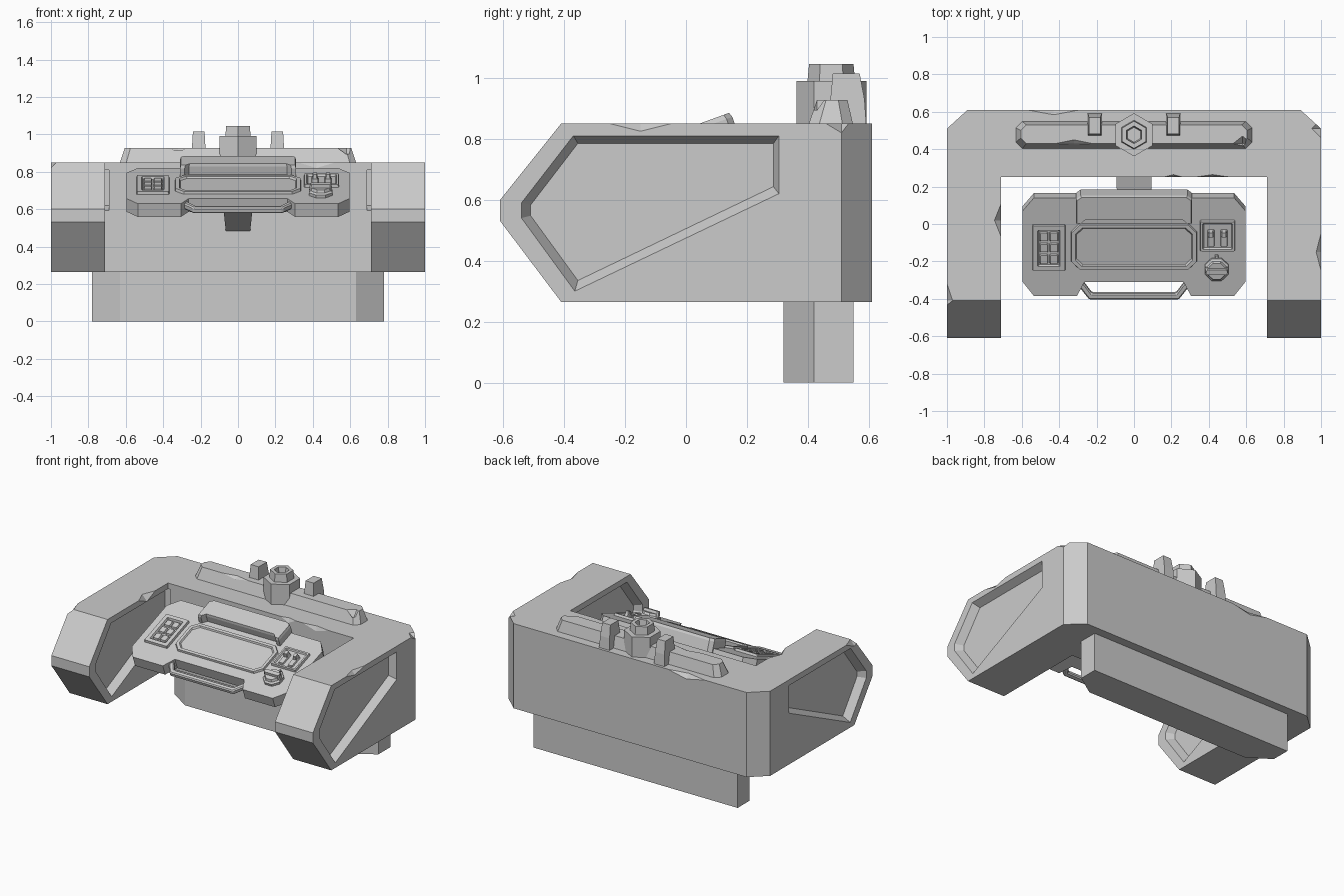
import bpy, bmesh, math
from mathutils import Matrix, Vector

if "Cube" in bpy.data.objects:
    bpy.data.objects.remove(bpy.data.objects["Cube"])

# Tilted frame of the control panel (origin on its top surface)
TILT = Matrix.Translation((0, 0, 0.769)) @ Matrix.Rotation(math.radians(20), 4, 'X')
C = math.cos(math.radians(20))


def loft(name, rings, tilt=False):
    """Closed flat-shaded solid through a list of equal-sized point rings."""
    bm = bmesh.new()
    vr = [[bm.verts.new(p) for p in r] for r in rings]
    n = len(vr[0])
    for a, b in zip(vr, vr[1:]):
        for i in range(n):
            j = (i + 1) % n
            bm.faces.new((a[i], a[j], b[j], b[i]))
    bm.faces.new(vr[0][::-1])
    bm.faces.new(vr[-1])
    bmesh.ops.recalc_face_normals(bm, faces=bm.faces)
    me = bpy.data.meshes.new(name)
    bm.to_mesh(me)
    bm.free()
    ob = bpy.data.objects.new(name, me)
    bpy.context.collection.objects.link(ob)
    if tilt:
        ob.matrix_world = TILT
    return ob


def flat(pts, z):
    return [(x, y, z) for x, y in pts]


def side(pts, x):
    return [(x, y, z) for y, z in pts]


def octa(cx, cy, hx, hy, c):
    """Chamfered rectangle outline."""
    return [(cx + sx * a, cy + sy * b) for sx, sy, a, b in (
        (-1, -1, hx - c, hy), (1, -1, hx - c, hy), (1, -1, hx, hy - c), (1, 1, hx, hy - c),
        (1, 1, hx - c, hy), (-1, 1, hx - c, hy), (-1, 1, hx, hy - c), (-1, -1, hx, hy - c))]


def ngon(cx, cy, r, n, start=0.0):
    return [(cx + r * math.cos(start + 2 * math.pi * i / n),
             cy + r * math.sin(start + 2 * math.pi * i / n)) for i in range(n)]


def mirror_x(pts):
    return pts + [(-x, y) for x, y in reversed(pts)]


def boolean(ob, cutter, op='DIFFERENCE'):
    m = ob.modifiers.new("cut", 'BOOLEAN')
    m.object, m.operation, m.solver = cutter, op, 'EXACT'
    bpy.context.view_layer.objects.active = ob
    bpy.ops.object.modifier_apply(modifier=m.name)
    bpy.data.objects.remove(cutter)


def nick(ob, pos, size):
    """Chip an edge with an octahedron of half sizes (x, y, z)."""
    p = Vector(pos)
    bm = bmesh.new()
    vs = [bm.verts.new(p + s * Vector([size[i] if k == i else 0 for k in range(3)]))
          for i in range(3) for s in (1, -1)]
    bmesh.ops.convex_hull(bm, input=vs)
    me = bpy.data.meshes.new("chip_cutter")
    bm.to_mesh(me)
    bm.free()
    cut = bpy.data.objects.new("chip_cutter", me)
    cut.hide_render = True
    bpy.context.collection.objects.link(cut)
    boolean(ob, cut)


def framed(name, cx, y0, y1, hx, c, rim, h, floor):
    """Raised frame with a recessed floor, lying on the panel (y in world top view)."""
    cy, hy = (y0 + y1) / 2 / C, (y1 - y0) / 2 / C
    o = octa(cx, cy, hx, hy, c)
    t = octa(cx, cy, hx - .005, hy - .005, c)
    i = octa(cx, cy, hx - rim, hy - rim, c * .8)
    j = octa(cx, cy, hx - rim - .006, hy - rim - .006, c * .8)
    loft(name, [flat(o, -.01), flat(t, h), flat(i, h), flat(j, floor)], True)


def tblock(name, cx, cv, hx, hv, w0, w1, c=.004, taper=.005):
    loft(name, [flat(octa(cx, cv, hx, hv, c), w0),
                flat(octa(cx, cv, hx - taper, hv - taper, c), w1)], True)


# Desk body: side profile intersected with U-shaped plan
profile = [(-.61, .53), (-.41, .265), (.61, .265), (.61, .85), (-.41, .85), (-.61, .60)]
body = loft("desk_body", [side(profile, -1.1), side(profile, 1.1)])
plan = mirror_x([(.71, .25), (.71, -.7), (1, -.7), (1, .51), (.89, .61)][::-1])
boolean(body, loft("plan_cutter", [flat(plan, .1), flat(plan, 1)]), 'INTERSECT')

# Recessed side panels on both faces of each arm
rec_o = [(-.54, .59), (-.37, .81), (.305, .81), (.305, .62), (-.365, .30), (-.54, .54)]
rec_i = [(-.51, .583), (-.355, .785), (.287, .785), (.287, .643), (-.355, .335), (-.51, .548)]
for s in (-1, 1):
    for face, d in ((1.0, -1), (.71, 1)):
        boolean(body, loft("recess_cutter", [side(rec_o, s * (face - d * .02)),
                                             side(rec_o, s * face),
                                             side(rec_i, s * (face + d * .05))]))

# Worn chips along the desk edges
for pos, size in (((-.71, .02, .85), (.036, .09, .04)), ((1, -.15, .85), (.026, .1, .025)),
                  ((-.43, .61, .85), (.14, .026, .03)), ((.21, .25, .85), (.055, .014, .03)),
                  ((.42, .25, .85), (.1, .014, .03)), ((1, .51, .85), (.05, .05, .03)),
                  ((-1, -.41, .85), (.03, .09, .04))):
    nick(body, pos, size)

# Plinth under the back
base = mirror_x([(.78, .55), (.78, .42), (.63, .32)])
loft("plinth", [flat(base, 0), flat(base, .27)])

# Raised ridge on the back top
ridge = loft("top_ridge", [flat(octa(0, .475, .635, .075, .035), .84),
                           flat(octa(0, .48, .605, .05, .03), .928)])
nick(ridge, (-.32, .43, .928), (.1, .02, .02))
nick(ridge, (.58, .43, .928), (.05, .04, .05))

# Central hexagonal mount with socket, and posts either side
h = math.pi / 6
hexes = [(.115, .84), (.115, .99), (.078, .99), (.073, 1.045), (.047, 1.045), (.04, 1.0)]
loft("hex_mount", [flat(ngon(0, .477, r, 6, h), z) for r, z in hexes])
for s in (-1, 1):
    def rect(hx, y0, y1):
        return [(s * .21 - hx, y0), (s * .21 + hx, y0), (s * .21 + hx, y1), (s * .21 - hx, y1)]
    loft("side_post", [flat(rect(.04, .465, .592), .845), flat(rect(.036, .474, .586), .93),
                       flat(rect(.031, .482, .57), 1.015)])

# Tilted control panel slab with front notch
slab = mirror_x([(.535, .149), (.595, .075), (.595, -.33), (.535, -.41), (.305, -.41), (.265, -.33)])
loft("control_panel", [flat(slab, -.075), flat(slab, 0)], True)

# Support arm to the back wall
arm_t = [(-.08, -.12, .655), (.08, -.12, .655), (.095, .26, .80), (-.095, .26, .80)]
arm_b = [(-.08, -.17, .62), (.08, -.17, .62), (.065, .26, .48), (-.065, .26, .48)]
loft("support_arm", [arm_b, arm_t])

# Screen
framed("screen", 0, -.245, .005, .338, .045, .024, .014, .004)

# Hood behind the screen with forward feet
hood = mirror_x([(.285, .178), (.31, .158), (.31, .02), (.285, .02), (.262, .045)])
loft("hood", [flat(hood, -.05), flat(hood, .045),
              flat([(x * .985, .1 + (v - .1) * .93) for x, v in hood], .061)], True)

# Front grab handle
grip = mirror_x([(.285, -.32), (.315, -.335), (.24, -.436), ][::-1])
grip = [(-.315, -.335), (-.24, -.436), (.24, -.436), (.315, -.335),
        (.28, -.325), (.225, -.402), (-.225, -.402), (-.28, -.325)]
handle = loft("front_handle", [flat(grip, -.046), flat(grip, -.012)], True)
bv = handle.modifiers.new("edge", 'BEVEL')
bv.width, bv.segments = .007, 1

# Keypad with 2 x 3 keys
framed("keypad_frame", -.455, -.25, 0, .09, .004, .03, .016, .002)
for kx in (-.482, -.428):
    for ky in (-.185, -.125, -.065):
        tblock("key", kx, ky / C, .024, .027, 0, .014)

# Switch plate with two rocker switches
framed("switch_plate", .447, -.145, .022, .096, .004, .016, .016, .006)
for sx in (.411, .481):
    tblock("switch_base", sx, -.078, .021, .05, 0, .016)
    tblock("switch_lever", sx, -.05, .016, .02, .01, .042)

# Rotary knob with grip bar
knob = [(.068, -.01), (.068, .016), (.056, .024), (.05, .04)]
loft("knob", [flat(ngon(.442, -.255, r, 8, math.pi / 8), w) for r, w in knob], True)
tblock("knob_grip", .442, -.255, .062, .019, .015, .058, .008)
tblock("knob_pointer", .442, -.187, .012, .016, -.01, .014)
